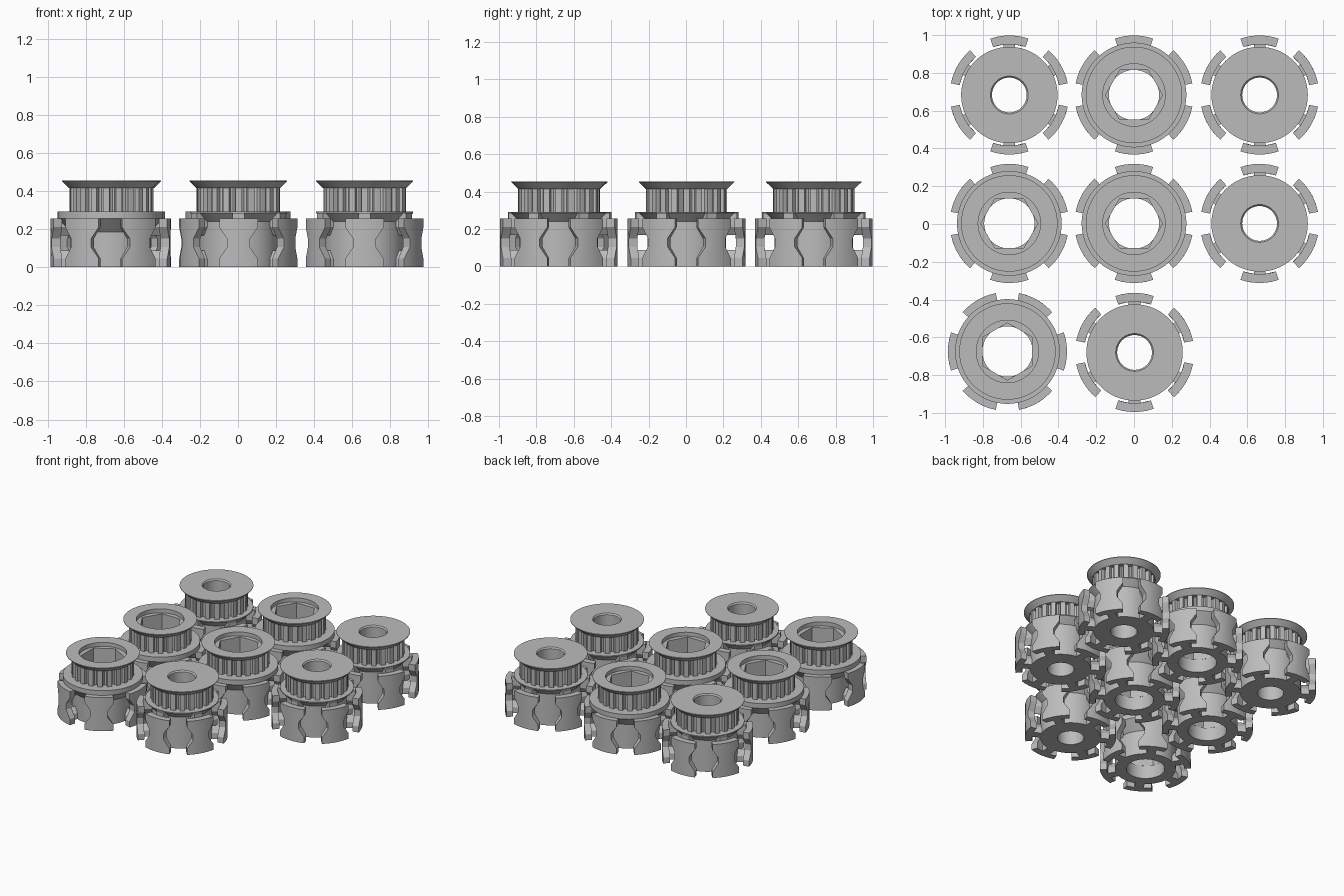
import bpy, bmesh, math

if "Cube" in bpy.data.objects:
    bpy.data.objects.remove(bpy.data.objects["Cube"])

N = 120          # points around each turned loop
TEETH = 20
HUB = 0.21
RIM = 0.255      # top flange radius

grey = bpy.data.materials.new("plain_grey")
grey.diffuse_color = (0.5, 0.5, 0.5, 1)
grey.use_nodes = True
grey.node_tree.nodes["Principled BSDF"].inputs["Base Color"].default_value = grey.diffuse_color


def circle(r, z):
    return [(r * math.cos(2 * math.pi * i / N), r * math.sin(2 * math.pi * i / N), z) for i in range(N)]


def hexagon(apothem, z):
    pts = []
    for i in range(N):
        a = 2 * math.pi * i / N
        r = apothem / math.cos(a % (math.pi / 3) - math.pi / 6)
        pts.append((r * math.cos(a), r * math.sin(a), z))
    return pts


def toothed(z):
    # six points per tooth: flat crest, then a rounded groove
    angles = (0, 4.5, 9, 10, 13.5, 17)
    radii = (0.216, 0.217, 0.216, 0.191, 0.184, 0.191)
    pts = []
    for t in range(TEETH):
        for a, r in zip(angles, radii):
            a = math.radians(a + t * 360 / TEETH - 4.5)
            pts.append((r * math.cos(a), r * math.sin(a), z))
    return pts


def loft(bm, loops, closed):
    """Skin loops of equal length; closed joins last to first, else ends are capped."""
    rings = [[bm.verts.new(p) for p in loop] for loop in loops]
    n = len(rings[0])
    pairs = list(zip(rings, rings[1:]))
    if closed:
        pairs.append((rings[-1], rings[0]))
    else:
        bm.faces.new(rings[0][::-1])
        bm.faces.new(rings[-1])
    for lo, hi in pairs:
        for i in range(n):
            j = (i + 1) % n
            bm.faces.new((lo[i], lo[j], hi[j], hi[i]))


def finish(name, bm, pos, spin):
    bmesh.ops.recalc_face_normals(bm, faces=bm.faces)
    me = bpy.data.meshes.new(name)
    bm.to_mesh(me)
    bm.free()
    me.materials.append(grey)
    ob = bpy.data.objects.new(name, me)
    bpy.context.collection.objects.link(ob)
    ob.location = (pos[0], pos[1], 0)
    ob.rotation_euler.z = spin
    bpy.ops.object.select_all(action='DESELECT')
    ob.select_set(True)
    bpy.context.view_layer.objects.active = ob
    bpy.ops.object.shade_smooth_by_angle(angle=math.radians(28))


def pulley_body(hex_bore, pos, spin):
    """Hub, lower flange, toothed belt track, upper flange and bore in one skin."""
    if hex_bore:
        lower = [circle(HUB, 0.185), circle(0.277, 0.256), circle(0.277, 0.292)]
        bore = [circle(0.165, 0.455), circle(0.165, 0.425), hexagon(0.131, 0.425),
                hexagon(0.131, 0.10), circle(0.133, 0.10), circle(0.133, 0)]
    else:
        lower = [circle(HUB, 0.24), circle(RIM, 0.285), circle(RIM, 0.292)]
        bore = [circle(0.1, 0.455), circle(0.092, 0.445), circle(0.092, 0)]
    track = [circle(0.218, 0.292), toothed(0.292), toothed(0.415), circle(0.218, 0.415)]
    bm = bmesh.new()
    loft(bm, [circle(HUB, 0)] + lower + track +
         [circle(RIM, 0.451), circle(RIM, 0.455)] + bore, True)
    finish("pulley_body", bm, pos, spin)


# height and depth of the side notch in every grip pad
NOTCH = ((0, 0), (0.045, 0), (0.105, 0.042), (0.15, 0.042), (0.21, 0), (0.256, 0))


def pad_section(cut, z):
    half = 0.103 - cut
    out, inn = 0.315, 0.268
    a = half / out
    arc = [-a + 2 * a * i / 8 for i in range(9)]
    return ([(out * math.cos(t), out * math.sin(t), z) for t in arc] +
            [(inn * math.cos(t), inn * math.sin(t), z) for t in reversed(arc)])


def stem_section(w, z):
    return [(0.206, -w, z), (0.27, -w, z), (0.27, w, z), (0.206, w, z)]


def grip_pads(hex_bore, pos, spin):
    """Six curved pads on thin stems; the notch splits each stem at mid height."""
    bm = bmesh.new()
    top = 0.256 if hex_bore else 0.285
    for k in range(6):
        start = len(bm.verts)
        loft(bm, [pad_section(c, z) for z, c in NOTCH], False)
        loft(bm, [stem_section(0.031, 0), stem_section(0.031, 0.045), stem_section(0.002, 0.088)], False)
        loft(bm, [stem_section(0.002, 0.167), stem_section(0.031, 0.21), stem_section(0.031, top)], False)
        bm.verts.ensure_lookup_table()
        a = math.radians(30 + 60 * k)
        for v in bm.verts[start:]:
            x, y = v.co.x, v.co.y
            v.co.x = x * math.cos(a) - y * math.sin(a)
            v.co.y = x * math.sin(a) + y * math.cos(a)
    finish("grip_pads", bm, pos, spin)


# (x, y, hexagonal bore, spin in degrees)
LAYOUT = [(-0.66, 0.683, False, 0), (0, 0.683, True, 0), (0.665, 0.683, False, 0),
          (-0.66, 0.003, True, 0), (0, 0.003, True, 0), (0.665, 0.003, False, 0),
          (-0.67, -0.675, True, 30), (0.003, -0.68, False, 0)]
for x, y, hexed, deg in LAYOUT:
    pulley_body(hexed, (x, y), math.radians(deg))
    grip_pads(hexed, (x, y), math.radians(deg))
